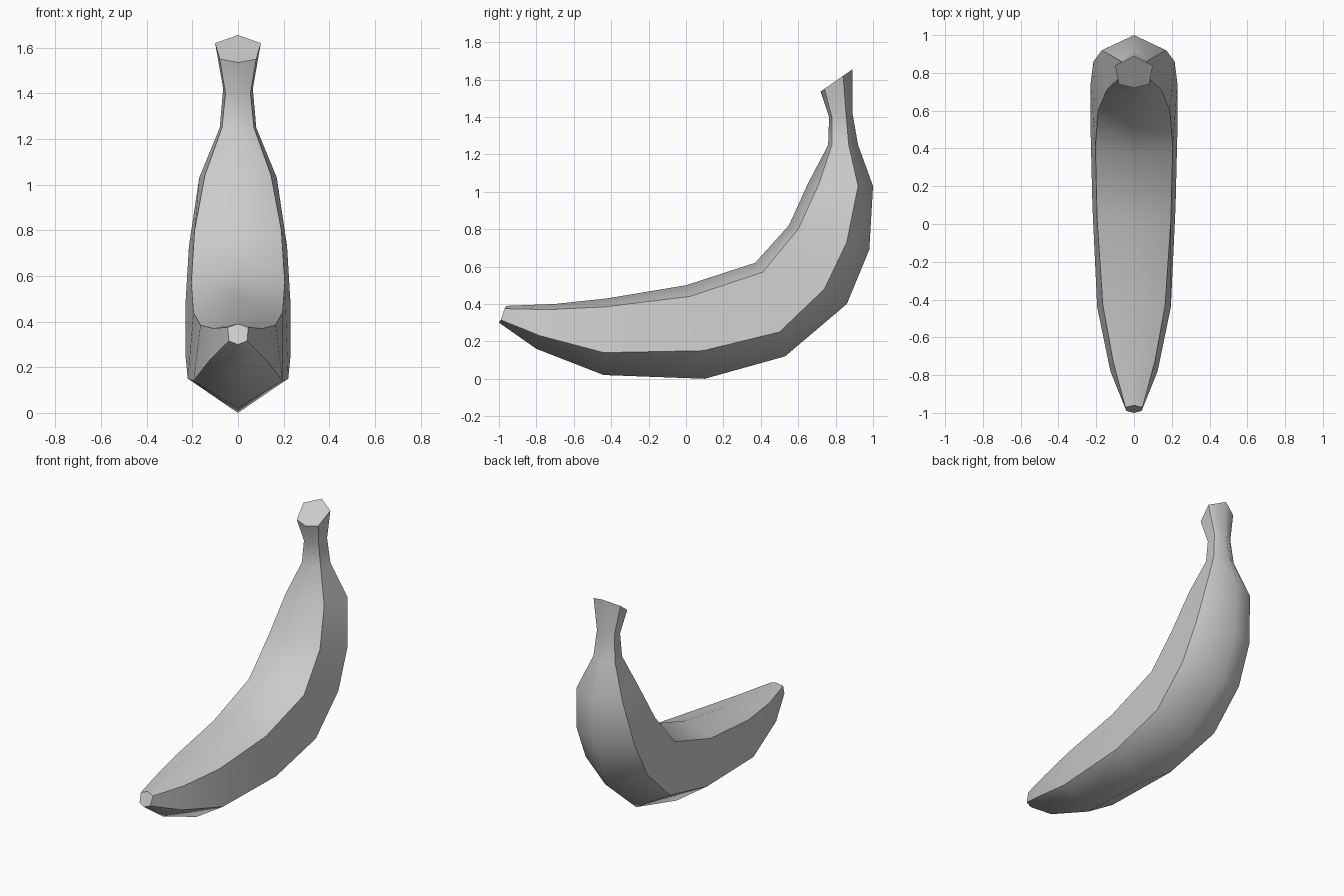
import bpy
import bmesh

cube = bpy.data.objects.get("Cube")
if cube:
    bpy.data.objects.remove(cube, do_unlink=True)


def make_material(name, colour):
    material = bpy.data.materials.new(name)
    material.use_nodes = True
    material.diffuse_color = colour
    shader = material.node_tree.nodes["Principled BSDF"]
    shader.inputs["Base Color"].default_value = colour
    return material


# Lengthwise ribs of the fruit, each running from blossom tip to stem end.
# Centre ribs hold (y, z); side ribs hold (x, y, z) and are mirrored.
outer_ridge = [(-1, .3), (-.8, .16), (-.44, .02), (.1, 0), (.53, .12), (.86, .4),
               (.98, .69), (1, 1.03), (.92, 1.25), (.89, 1.42), (.89, 1.655)]
outer_side = [(.04, -.99, .315), (.125, -.78, .23), (.195, -.44, .14), (.22, .09, .15),
              (.23, .5, .25), (.23, .74, .48), (.215, .86, .73), (.17, .92, 1.03),
              (.08, .87, 1.25), (.065, .855, 1.42), (.1, .84, 1.62)]
inner_side = [(.045, -.97, .375), (.11, -.73, .37), (.165, -.43, .385), (.195, .02, .44),
              (.205, .41, .57), (.19, .6, .8), (.145, .71, 1.04), (.07, .78, 1.25),
              (.055, .78, 1.4), (.08, .74, 1.55)]
inner_ridge = [(-.96, .39), (-.7, .4), (-.42, .43), (0, .5), (.37, .62), (.55, .82),
               (.65, 1.04), (.76, 1.25), (.765, 1.4), (.72, 1.535)]

# The inner curve is shorter, so one of its stations serves two rings
shared = 4


def station(rib, ring):
    """Point of a rib at a ring; short ribs repeat their shared station."""
    if len(rib) < len(outer_ridge) and ring > shared:
        ring -= 1
    point = rib[ring]
    return point if len(point) == 3 else (0, *point)


def mirrored(point):
    return (-point[0], point[1], point[2])


def build_banana(name, material):
    bm = bmesh.new()
    rings = []
    for i in range(len(outer_ridge)):
        outer, inner = station(outer_side, i), station(inner_side, i)
        loop = [station(outer_ridge, i), outer, inner, station(inner_ridge, i),
                mirrored(inner), mirrored(outer)]
        rings.append([bm.verts.new(p) for p in loop])

    # Skin between neighbouring rings
    sides = len(rings[0])
    for lower, upper in zip(rings, rings[1:]):
        for k in range(sides):
            n = (k + 1) % sides
            bm.faces.new((lower[k], lower[n], upper[n], upper[k]))

    # Flat cut faces at the blossom tip and the stem end
    caps = [bm.faces.new(rings[0]), bm.faces.new(rings[-1])]

    # Crisp side ribs and cut rims; the two centre ridges stay soft
    for face in bm.faces:
        face.smooth = face not in caps
    for cap in caps:
        for edge in cap.edges:
            edge.smooth = False
    for lower, upper in zip(rings, rings[1:]):
        for k in (1, 2, 4, 5):
            edge = bm.edges.get((lower[k], upper[k]))
            if edge:
                edge.smooth = False

    bmesh.ops.remove_doubles(bm, verts=bm.verts, dist=0.0001)
    bmesh.ops.recalc_face_normals(bm, faces=bm.faces)
    mesh = bpy.data.meshes.new(name)
    bm.to_mesh(mesh)
    bm.free()
    mesh.materials.append(material)
    banana = bpy.data.objects.new(name, mesh)
    bpy.context.collection.objects.link(banana)
    return banana


build_banana("banana", make_material("light grey", (0.6, 0.6, 0.6, 1)))
